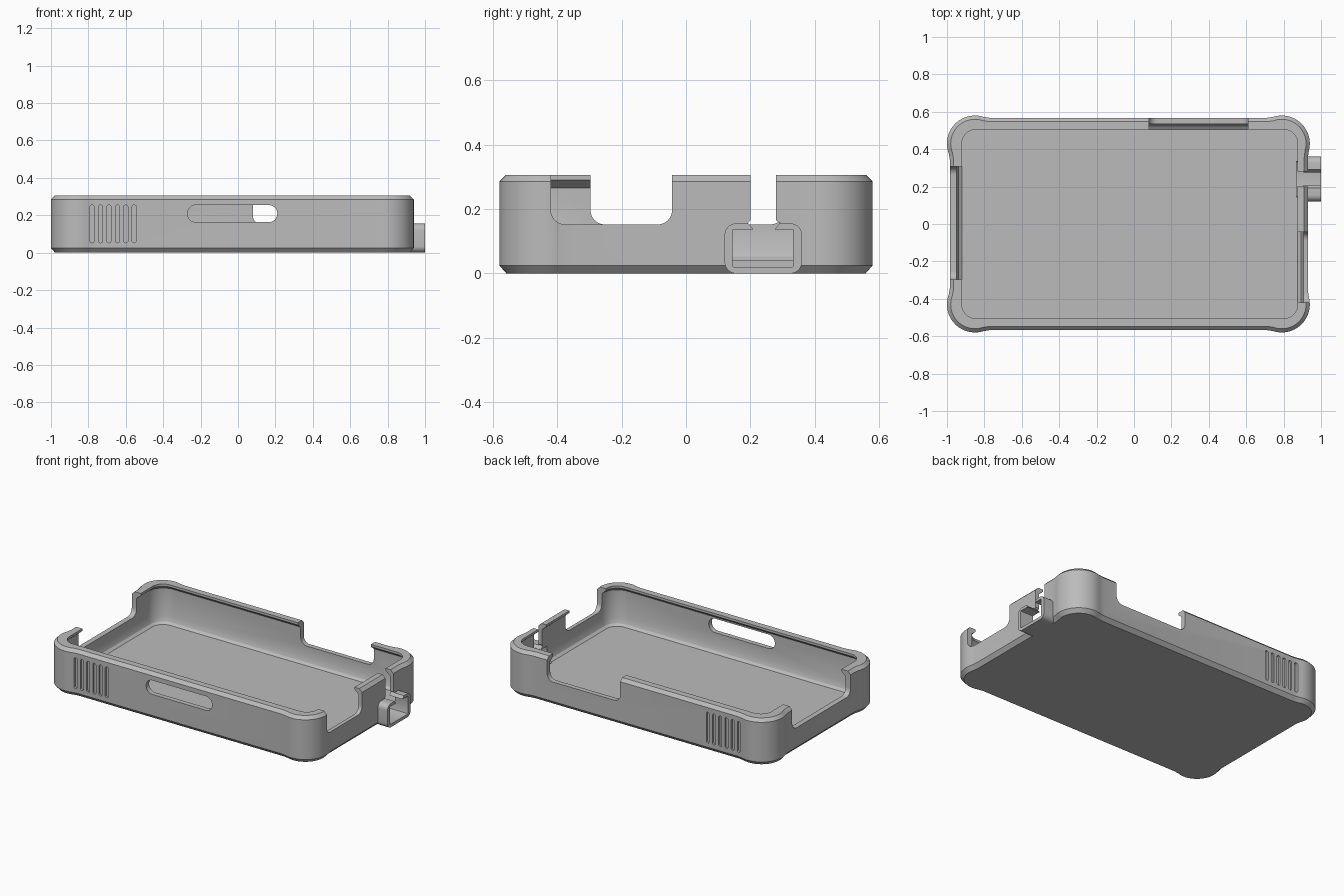
import bpy, bmesh, math

if "Cube" in bpy.data.objects:
    bpy.data.objects.remove(bpy.data.objects["Cube"])

ARC = 20                      # points per corner arc
FLOOR, TOP = 0.04, 0.305      # floor surface and rim height
SIGNS = [(1, 1), (-1, 1), (-1, -1), (1, -1)]

grey = bpy.data.materials.new("light_grey")
grey.diffuse_color = (0.5, 0.5, 0.5, 1)
grey.use_nodes = True
grey.node_tree.nodes["Principled BSDF"].inputs["Base Color"].default_value = grey.diffuse_color


def ring_from_quarters(quarter, z):
    """Closed loop from a quarter outline given per corner."""
    pts = []
    for sx, sy in SIGNS:
        q = [(sx * u, sy * v, z) for u, v in quarter(sx)]
        pts += q if sx * sy > 0 else q[::-1]
    return pts


def outer_loop(d, z):
    """Outline with bulging round corners, inset by d."""
    def quarter(sx):
        cx, ex = (0.79, 0.93) if sx > 0 else (0.85, 0.985)
        cy, ey, r = 0.43, 0.567 - d, 0.15 - d
        ex -= d
        a0 = -math.acos((ex - cx) / r) + 0.1
        a1 = math.pi / 2 + math.acos((ey - cy) / r) - 0.1
        arc = [a0 + (a1 - a0) * i / (ARC - 1) for i in range(ARC)]
        mid = [(cx + r * math.cos(a), cy + r * math.sin(a)) for a in arc]
        return [(ex, mid[0][1] - 0.035)] + mid + [(mid[-1][0] - 0.035, ey)]
    return ring_from_quarters(quarter, z)


def inner_loop(d, z):
    """Rounded rectangle of the cavity, grown by d from the lip edge."""
    def quarter(sx):
        ex, ey, r = (0.875 if sx > 0 else 0.92) + d, 0.505 + d, 0.075 + d
        angles = [math.pi / 2 * i / (ARC + 1) for i in range(ARC + 2)]
        return [(ex - r + r * math.cos(a), ey - r + r * math.sin(a)) for a in angles]
    return ring_from_quarters(quarter, z)


def make_object(name, loops):
    """Skin a stack of equal loops and cap both ends."""
    bm = bmesh.new()
    rows = [[bm.verts.new(p) for p in loop] for loop in loops]
    n = len(rows[0])
    for a, b in zip(rows, rows[1:]):
        for i in range(n):
            j = (i + 1) % n
            bm.faces.new((a[i], a[j], b[j], b[i]))
    bm.faces.new(rows[0][::-1])
    bm.faces.new(rows[-1])
    bmesh.ops.recalc_face_normals(bm, faces=bm.faces)
    me = bpy.data.meshes.new(name)
    bm.to_mesh(me)
    bm.free()
    me.materials.append(grey)
    ob = bpy.data.objects.new(name, me)
    bpy.context.collection.objects.link(ob)
    return ob


def round_rect(a0, a1, z0, z1, r, n=8):
    pts = []
    for k, (ca, cz) in enumerate([(a1 - r, z1 - r), (a0 + r, z1 - r),
                                  (a0 + r, z0 + r), (a1 - r, z0 + r)]):
        for i in range(n + 1):
            t = math.pi / 2 * (k + i / n)
            pts.append((ca + r * math.cos(t), cz + r * math.sin(t)))
    return pts


def prism(name, profile, axis, lo, hi):
    """Extrude an upright profile along x or y."""
    if axis == 'x':
        loops = [[(d, a, z) for a, z in profile] for d in (lo, hi)]
    else:
        loops = [[(a, d, z) for a, z in profile] for d in (lo, hi)]
    return make_object(name, loops)


def combine(body, other, op='DIFFERENCE'):
    m = body.modifiers.new(other.name, 'BOOLEAN')
    m.operation, m.solver, m.object = op, 'EXACT', other
    bpy.context.view_layer.objects.active = body
    bpy.ops.object.modifier_apply(modifier=m.name)
    bpy.data.objects.remove(other, do_unlink=True)


# Tray shell: chamfered outside, inward lip, rounded floor edge
tray = make_object("tray_case", [
    outer_loop(0.022, 0), outer_loop(0, 0.025),
    outer_loop(0, TOP - 0.02), outer_loop(0.02, TOP),
    inner_loop(0, TOP), inner_loop(0, 0.29), inner_loop(0.03, 0.265),
    inner_loop(0.03, 0.085), inner_loop(0.017, 0.052), inner_loop(0, FLOOR)])

# Wall cutouts: left end, right end, back
combine(tray, prism("left_cutout", round_rect(-0.297, 0.307, 0.152, 0.6, 0.045), 'x', -1.1, -0.9))
combine(tray, prism("right_cutout", round_rect(-0.42, -0.043, 0.152, 0.6, 0.045), 'x', 0.85, 1.1))
combine(tray, prism("back_cutout", round_rect(0.08, 0.61, 0.152, 0.6, 0.045), 'y', 0.48, 0.7))

# Long slot in the front wall
combine(tray, prism("front_slot", round_rect(-0.27, 0.21, 0.163, 0.255, 0.0455), 'y', -0.7, -0.48))

# Shallow grip grooves on front and back
for i in range(6):
    x = -0.78 + 0.045 * i
    for lo, hi in ((-0.62, -0.555), (0.555, 0.62)):
        combine(tray, prism("grip_groove", round_rect(x - 0.011, x + 0.011, 0.053, 0.255, 0.0105, 4),
                            'y', lo, hi))

# Connector holder on the right end, open through the wall and at the top
combine(tray, prism("connector_holder", round_rect(0.12, 0.36, 0, 0.155, 0.035), 'x', 0.906, 1.0), 'UNION')
combine(tray, prism("connector_hole", round_rect(0.145, 0.333, 0.02, 0.137, 0.004, 2), 'x', 0.868, 1.1))
slit = [(0.2, 0.4), (0.2, 0.165), (0.192, 0.157), (0.215, 0.13),
        (0.27, 0.13), (0.292, 0.157), (0.28, 0.165), (0.28, 0.4)]
combine(tray, prism("cable_slit", slit, 'x', 0.85, 1.1))

# Smooth curved walls, sharp edges elsewhere
bpy.ops.object.select_all(action='DESELECT')
tray.select_set(True)
bpy.context.view_layer.objects.active = tray
bpy.ops.object.shade_smooth_by_angle(angle=math.radians(25))
